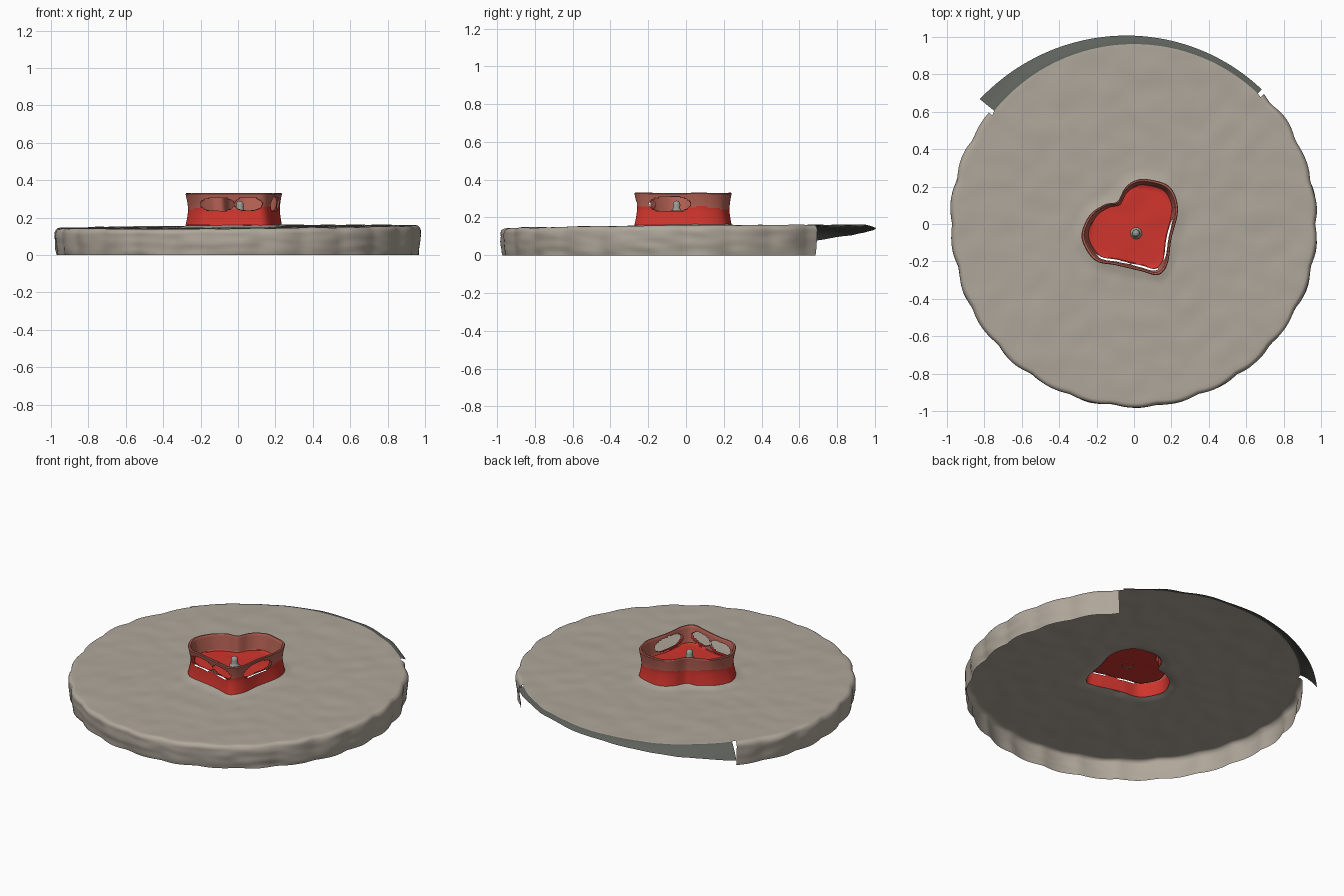
import bpy, math
from mathutils import Vector, noise

if "Cube" in bpy.data.objects:
    bpy.data.objects.remove(bpy.data.objects["Cube"])

N = 240  # columns around every ring


def material(name, rgb):
    m = bpy.data.materials.new(name)
    m.diffuse_color = (*rgb, 1)
    m.use_nodes = True
    m.node_tree.nodes["Principled BSDF"].inputs["Base Color"].default_value = m.diffuse_color
    return m


STONE = material("warm stone", (0.43, 0.385, 0.325))
DARK = material("dark torn edge", (0.11, 0.12, 0.105))
RED = material("bright red", (0.63, 0.035, 0.026))
DULL = material("dull red", (0.46, 0.12, 0.088))
GREY = material("grey", (0.33, 0.34, 0.30))


def grid(name, rings, mats, rule):
    """Skin closed rings; rule(centre, ring, column) gives a material index, or None to leave a hole."""
    verts = [p for r in rings for p in r]
    faces, ids = [], []
    for i in range(len(rings) - 1):
        for j in range(N):
            k = (j + 1) % N
            f = (i * N + j, (i + 1) * N + j, (i + 1) * N + k, i * N + k)
            c = sum((Vector(verts[v]) for v in f), Vector()) / 4
            m = rule(c, i, j)
            if m is not None:
                faces.append(f)
                ids.append(m)
    me = bpy.data.meshes.new(name)
    me.from_pydata(verts, [], faces)
    for m in mats:
        me.materials.append(m)
    me.polygons.foreach_set("material_index", ids)
    ob = bpy.data.objects.new(name, me)
    bpy.context.collection.objects.link(ob)
    bpy.ops.object.select_all(action='DESELECT')
    ob.select_set(True)
    bpy.context.view_layer.objects.active = ob
    # remove vertices left loose beside the holes
    bpy.ops.object.mode_set(mode='EDIT')
    bpy.ops.mesh.select_all(action='SELECT')
    bpy.ops.mesh.delete_loose()
    bpy.ops.object.mode_set(mode='OBJECT')
    bpy.ops.object.shade_smooth_by_angle(angle=math.radians(40))
    return ob


# Heart outline: smooth closed curve, resampled to radius by angle
PTS = [(.07, .24), (-.0, .23), (-.05, .19), (-.09, .12), (-.155, .105), (-.235, .05),
       (-.28, -.05), (-.26, -.13), (-.2, -.2), (-.10, -.22), (.03, -.25), (.13, -.272),
       (.18, -.21), (.2, -.08), (.235, .08), (.19, .2)]
P = [Vector(p) for p in PTS]
dense = []
for i in range(len(P)):
    a, b, c, d = (P[(i + o) % len(P)] for o in (-1, 0, 1, 2))
    for s in range(24):
        t = s / 24
        q = 0.5 * (2 * b + (c - a) * t + (2 * a - 5 * b + 4 * c - d) * t * t
                   + (3 * b - a - 3 * c + d) * t ** 3)
        dense.append((math.atan2(q.y, q.x) % math.tau, q.length))
dense.sort()
dense = [(dense[-1][0] - math.tau, dense[-1][1])] + dense + [(dense[0][0] + math.tau, dense[0][1])]


def heart_r(th):
    for (a, ra), (b, rb) in zip(dense, dense[1:]):
        if a <= th <= b:
            return ra + (rb - ra) * (th - a) / max(b - a, 1e-9)
    return dense[0][1]


ANG = [math.tau * j / N for j in range(N)]
HEART = [heart_r(t) for t in ANG]


def polar(r, th, z):
    return (r * math.cos(th), r * math.sin(th), z)


# Heart tin: floor, inner wall, rim and outer wall in one sweep
profile = [(s, .228) for s in (.002, .2, .4, .6, .75, .85)]
profile += [(.87 + .06 * t / 14, .232 + .09 * t / 14) for t in range(15)]
profile += [(.95, .33), (.985, .33)]
profile += [(.95 + .05 * abs(1 - t / 11) ** 1.5, .325 - .165 * t / 22) for t in range(23)]
rings = [[polar(s * HEART[j], ANG[j], z + .004 * noise.noise(Vector(polar(s * 2, ANG[j], z * 9))))
          for j in range(N)] for s, z in profile]


def inside(u, z, cu, cz, ru, rz):
    return ((u - cu) / ru) ** 2 + ((z - cz) / rz) ** 2 < 1


def heart_rule(c, i, j):
    if c.z > .234:
        if c.y < -.14 and (inside(c.x, c.z, -.11, .27, .09, .038)
                           or inside(c.x, c.z, .055, .272, .075, .036)):
            return None
        if c.x > .1 and inside(c.y, c.z, -.085, .27, .11, .042):
            return None
    if i < 6:
        return 0
    if i < 21:
        return 1
    return 1 if c.z > .25 + .008 * math.sin(ANG[j] * 5) else 0


grid("heart_tin", rings, [RED, DULL], heart_rule)


# Disc: top from the heart outward, then the wall; torn flap where the back wall is missing
def top_z(x, y):
    bump = noise.noise(Vector((x * 9, y * 9, 0))) * .004 + noise.noise(Vector((x * 3, y * 3, 5))) * .003
    return .15 + .008 * x + .009 * y + bump


def gap(j):
    a = (math.degrees(ANG[j % N]) - 46) / 96
    return a if 0 <= a <= 1 else None


def facet(th):
    return .97 + .013 * abs(math.sin(13 * th)) + .008 * noise.noise(Vector(polar(2.5, th, 1)))


TOP, WALL = 36, 14
rings = []
for i in range(TOP + 1):
    t = i / TOP
    ring = []
    for j, th in enumerate(ANG):
        edge = .962 if gap(j) is not None else facet(th) - .025
        r = HEART[j] * .97 * (1 - t) + edge * t
        x, y, _ = polar(r, th, 0)
        ring.append((x, y, top_z(x, y) + .012 * max(0, 1 - t * 14)))
    rings.append(ring)
for i in range(1, WALL + 1):
    s = i / WALL
    ring = []
    for j, th in enumerate(ANG):
        x, y, z = rings[TOP][j]
        a = gap(j)
        if a is not None:
            drop = .008 + .07 * a ** 3 + .006 * noise.noise(Vector((a * 9, 0, 0)))
            ring.append(polar(.962 + s * (.03 + .07 * a * a), th, z - drop * s ** 1.5))
        else:
            if s < .36:  # rounded top edge
                q = s / .36 * math.pi / 2
                r, h = facet(th) - .025 + .025 * math.sin(q), z - .03 * (1 - math.cos(q))
            else:
                u = (s - .36) / .64
                r, h = facet(th) - .012 * u * u, (z - .03) * (1 - u)
            r += .006 * noise.noise(Vector(polar(7, th, h * 25))) * min(1, s * 3)
            ring.append(polar(r, th, max(h, 0)))
    rings.append(ring)


def disc_rule(c, i, j):
    if i < TOP:
        return 0
    a, b = gap(j), gap(j + 1)
    if (a is None) != (b is None):
        return None
    return 0 if a is None else 1


grid("stone_disc", rings, [STONE, DARK], disc_rule)

# Centre pin with a rounded tip
pin = [(.034, .226), (.024, .235), (.019, .25), (.02, .268), (.017, .28), (.009, .287), (.0005, .289)]
rings = [[(.01 + r * math.cos(t), -.05 + r * math.sin(t), z) for t in ANG] for r, z in reversed(pin)]
grid("centre_pin", rings, [GREY], lambda c, i, j: 0)
